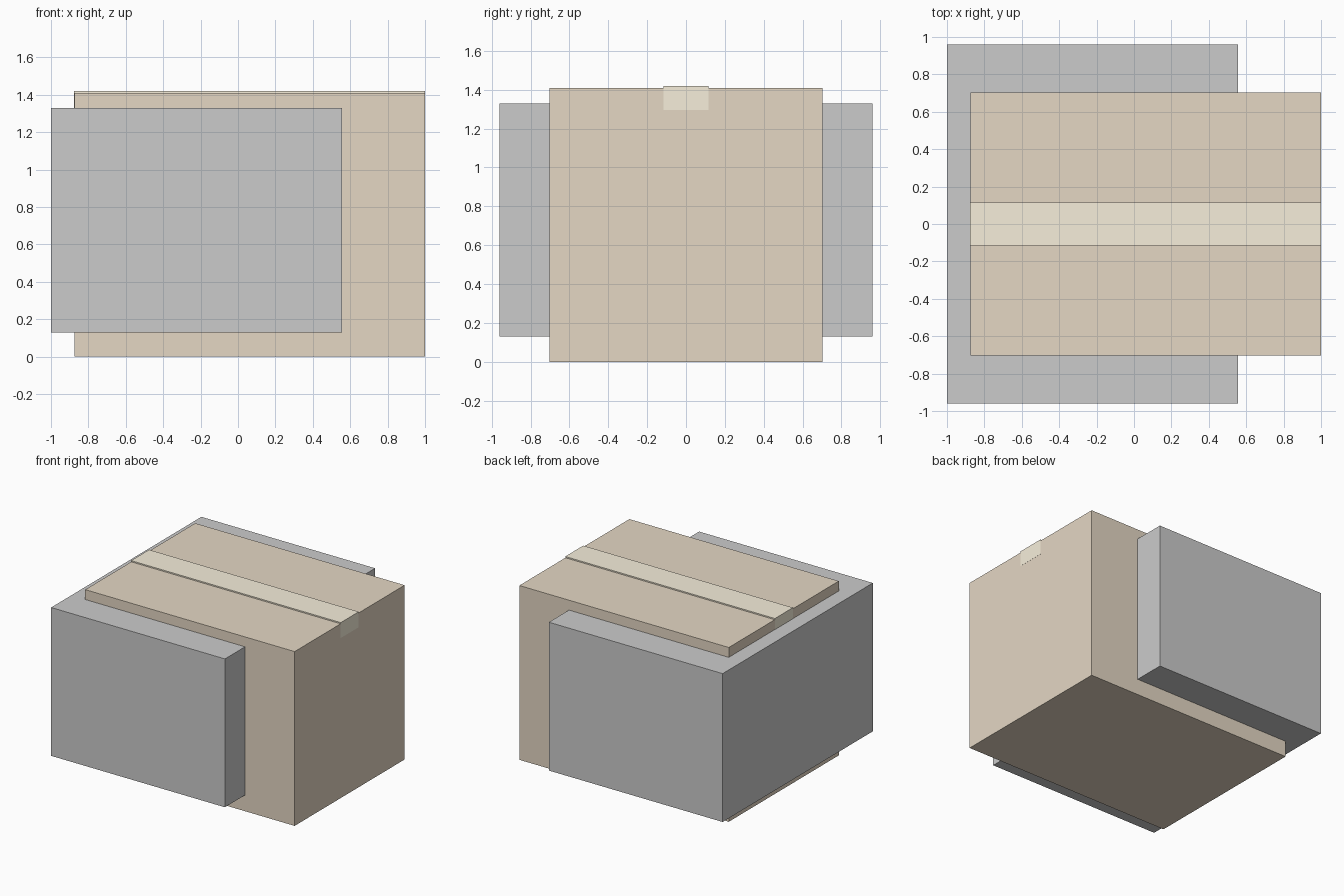
import bpy
import bmesh
from mathutils import Vector

if "Cube" in bpy.data.objects:
    bpy.data.objects.remove(bpy.data.objects["Cube"])


def material(name, rgb):
    m = bpy.data.materials.new(name)
    m.diffuse_color = (*rgb, 1.0)
    m.use_nodes = True
    m.node_tree.nodes["Principled BSDF"].inputs["Base Color"].default_value = m.diffuse_color
    return m


def block(name, lo, hi, mat=None):
    """Axis-aligned block between two corners."""
    lo, hi = Vector(lo), Vector(hi)
    bm = bmesh.new()
    bmesh.ops.create_cube(bm, size=1.0)
    bmesh.ops.scale(bm, vec=hi - lo, verts=bm.verts)
    bmesh.ops.translate(bm, vec=(lo + hi) / 2, verts=bm.verts)
    mesh = bpy.data.meshes.new(name)
    bm.to_mesh(mesh)
    bm.free()
    obj = bpy.data.objects.new(name, mesh)
    bpy.context.collection.objects.link(obj)
    if mat:
        mesh.materials.append(mat)
    return obj


cardboard = material("cardboard", (0.78, 0.68, 0.55))
tape = material("tape", (0.93, 0.865, 0.71))

# Cardboard carton
block("carton", (-0.875, -0.703, 0.0), (0.999, 0.703, 1.41), cardboard)

# Packing tape over the lid, reaching a little way down both ends
block("packing_tape", (-0.876, -0.115, 1.295), (1.0, 0.115, 1.42), tape)

# Plain grey block surrounding the left part of the carton
block("grey_block", (-1.0, -0.96, 0.13), (0.555, 0.96, 1.33))
